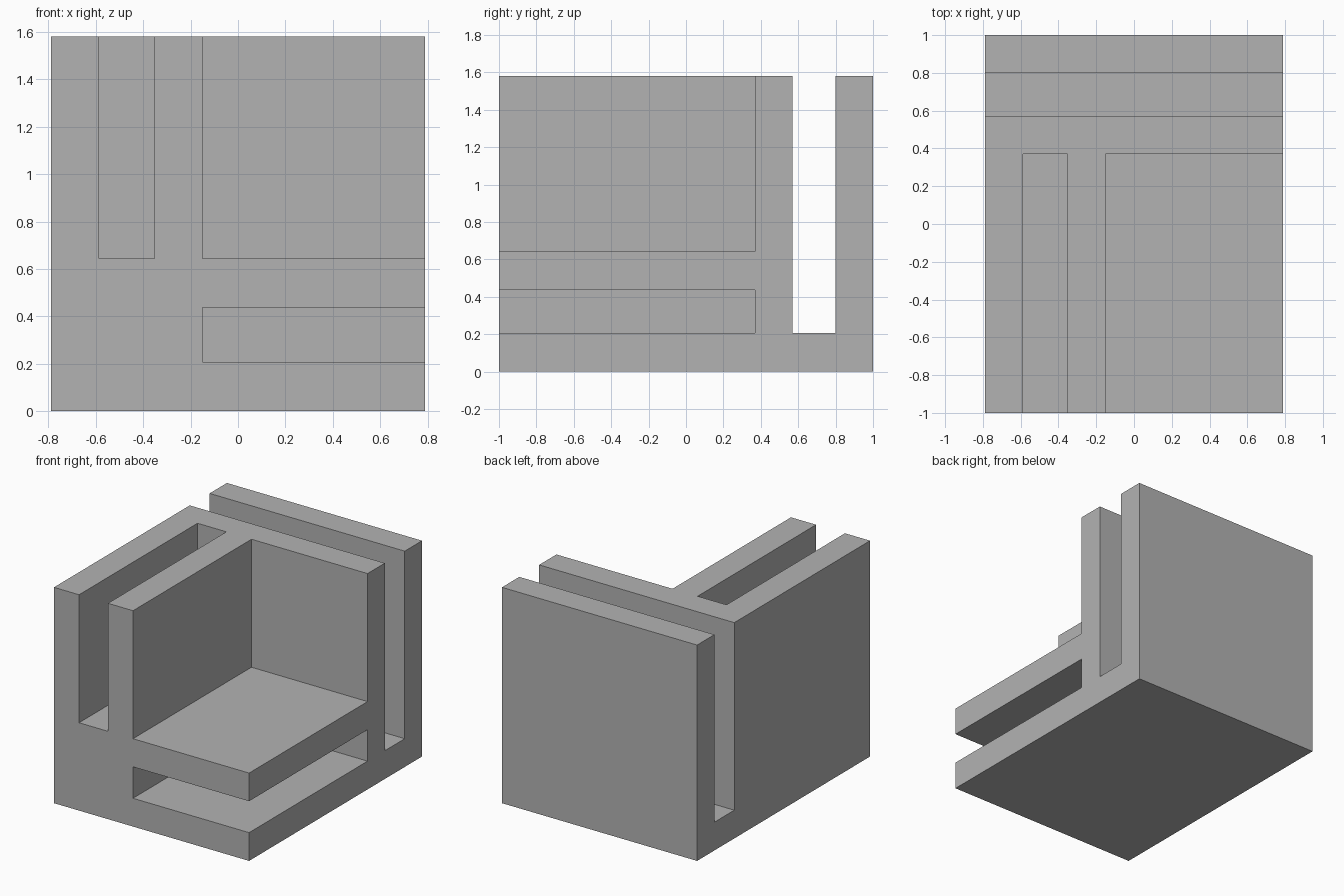
import bpy

if "Cube" in bpy.data.objects:
    bpy.data.objects.remove(bpy.data.objects["Cube"], do_unlink=True)

# Overall size and the planes shared by the walls and slots
HALF_W, HALF_D, HEIGHT = 0.79, 1.0, 1.58
FLOOR, SHELF_BOTTOM, SHELF_TOP = 0.207, 0.437, 0.643
SIDE_OUTER, SIDE_INNER, SIDE_FACE = -0.587, -0.353, -0.15
BACK_FACE, BACK_INNER, BACK_OUTER = 0.37, 0.57, 0.80
OVER = 0.1  # how far cutters run past open sides


def box(name, low, high):
    """Axis-aligned box between two corners."""
    bpy.ops.mesh.primitive_cube_add(size=1)
    obj = bpy.context.object
    obj.name = obj.data.name = name
    for v in obj.data.vertices:
        v.co = [a if c < 0 else b for c, a, b in zip(v.co, low, high)]
    return obj


def cut(target, name, low, high):
    """Subtract a box from the target."""
    cutter = box(name, low, high)
    cutter.hide_render = True
    mod = target.modifiers.new(name, 'BOOLEAN')
    mod.operation = 'DIFFERENCE'
    mod.solver = 'EXACT'
    mod.object = cutter
    bpy.context.view_layer.objects.active = target
    bpy.ops.object.modifier_apply(modifier=mod.name)
    bpy.data.objects.remove(cutter, do_unlink=True)


# Solid body
body = box("slotted_corner_block", (-HALF_W, -HALF_D, 0), (HALF_W, HALF_D, HEIGHT))

# Material
grey = bpy.data.materials.new("light grey")
grey.use_nodes = True
colour = (0.45, 0.45, 0.45, 1)
grey.diffuse_color = colour
grey.node_tree.nodes["Principled BSDF"].inputs["Base Color"].default_value = colour
body.data.materials.append(grey)

# Open corner recess, then the slot behind each of its three walls
right, front, top = HALF_W + OVER, -HALF_D - OVER, HEIGHT + OVER
cut(body, "corner_recess", (SIDE_FACE, front, SHELF_TOP), (right, BACK_FACE, top))
cut(body, "side_slot", (SIDE_OUTER, front, SHELF_TOP), (SIDE_INNER, BACK_FACE, top))
cut(body, "shelf_slot", (SIDE_FACE, front, FLOOR), (right, BACK_FACE, SHELF_BOTTOM))
cut(body, "back_slot", (-right, BACK_INNER, FLOOR), (right, BACK_OUTER, top))
